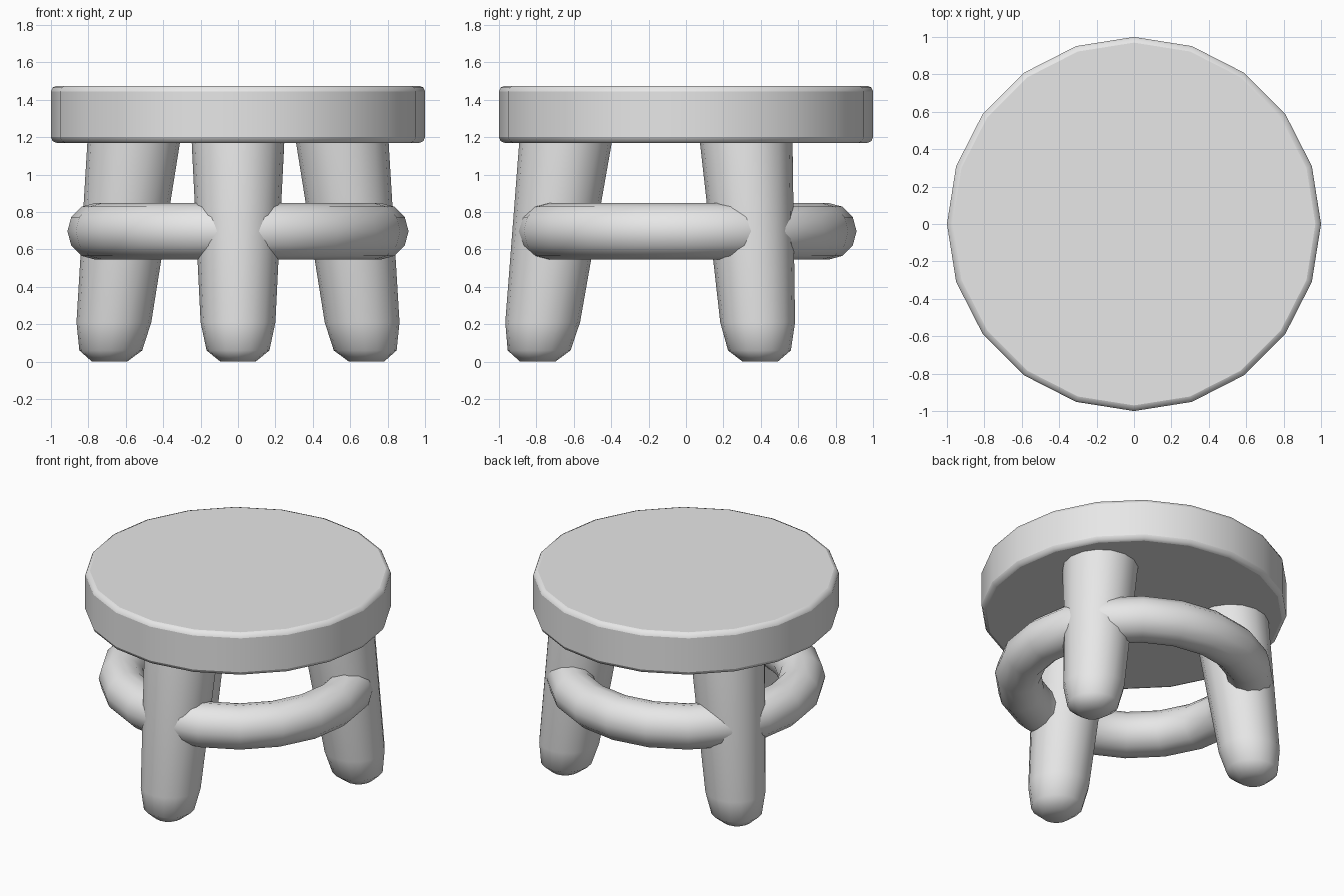
import bpy, bmesh
from math import sin, cos, pi, radians

old = bpy.data.objects.get("Cube")
if old:
    bpy.data.objects.remove(old, do_unlink=True)

grey = bpy.data.materials.new("light grey")
grey.use_nodes = True
GREY = (0.8, 0.8, 0.8, 1)
grey.diffuse_color = GREY
grey.node_tree.nodes["Principled BSDF"].inputs["Base Color"].default_value = GREY


def finish(ob, angle):
    """Give an object its colour and smooth shading."""
    ob.data.materials.clear()
    ob.data.materials.append(grey)
    bpy.ops.object.select_all(action="DESELECT")
    ob.select_set(True)
    bpy.context.view_layer.objects.active = ob
    bpy.ops.object.shade_smooth_by_angle(angle=radians(angle))


# Seat: a twenty-sided disc with softened rims
bpy.ops.mesh.primitive_cylinder_add(vertices=20, radius=1, depth=0.305,
                                    location=(0, 0, 1.3225))
seat = bpy.context.object
seat.name = "seat"
bevel = seat.modifiers.new("soft_rim", "BEVEL")
bevel.width = 0.03
bevel.segments = 2
bevel.limit_method = "ANGLE"
bevel.angle_limit = radians(40)
finish(seat, 50)

# Ring that braces the legs
bpy.ops.mesh.primitive_torus_add(major_radius=0.76, minor_radius=0.152,
                                 major_segments=20, minor_segments=12,
                                 location=(0, 0, 0.697))
ring = bpy.context.object
ring.name = "brace_ring"
finish(ring, 50)

# Leg profile from foot to seat: height, radius
PROFILE = [(0, 0.094), (0.06, 0.168), (0.21, 0.2), (1.2, 0.249)]
SIDES = 16


def make_leg(name, heading):
    """Tapered leg that splays outward along the heading."""
    bm = bmesh.new()
    rings = []
    for z, r in PROFILE:
        out = 0.793 - 0.127 * z
        cx, cy = out * cos(heading), out * sin(heading)
        rings.append([bm.verts.new((cx + r * cos(2 * pi * i / SIDES),
                                    cy + r * sin(2 * pi * i / SIDES), z))
                      for i in range(SIDES)])
    for low, high in zip(rings, rings[1:]):
        for i in range(SIDES):
            j = (i + 1) % SIDES
            bm.faces.new((low[i], low[j], high[j], high[i]))
    bm.faces.new(rings[0][::-1])
    bm.faces.new(rings[-1])
    mesh = bpy.data.meshes.new(name)
    bm.to_mesh(mesh)
    bm.free()
    leg = bpy.data.objects.new(name, mesh)
    bpy.context.collection.objects.link(leg)
    finish(leg, 60)


for name, degrees in (("front_leg", -90), ("left_leg", 30), ("right_leg", 150)):
    make_leg(name, radians(degrees))
